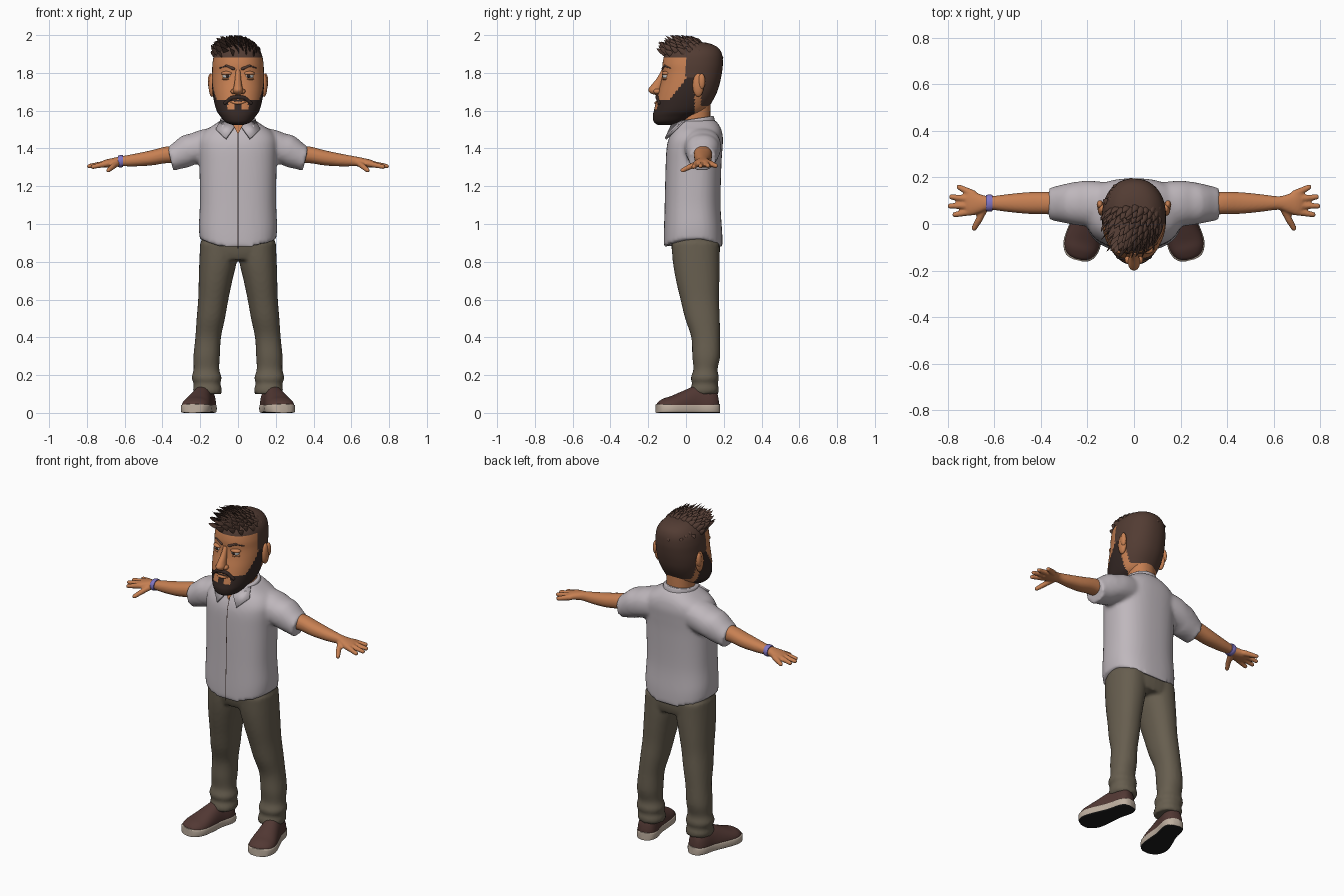
import bpy, bmesh, math, random
from mathutils import Vector, Matrix

if "Cube" in bpy.data.objects:
    bpy.data.objects.remove(bpy.data.objects["Cube"])

random.seed(4)


def material(name, r, g, b):
    m = bpy.data.materials.new(name)
    m.diffuse_color = (r, g, b, 1)
    m.use_nodes = True
    m.node_tree.nodes["Principled BSDF"].inputs["Base Color"].default_value = m.diffuse_color
    return m


SKIN = material("skin", .57, .215, .085)
SHIRT = material("shirt_grey", .52, .475, .505)
CLOTH = material("trouser_olive", .135, .112, .078)
SHOE = material("shoe_brown", .085, .04, .034)
HAIR = material("hair_brown", .085, .045, .033)
BEARD = material("beard_dark", .035, .021, .018)
SOLE = material("sole_cream", .52, .43, .35)
BLACK = material("black", .012, .012, .012)
BAND = material("band_purple", .22, .18, .55)
WHITE = material("eye_white", .75, .73, .7)


def smooth_rows(keys, sub):
    """Catmull-Rom interpolation of the section keys."""
    rows = []
    for i in range(len(keys) - 1):
        q = [keys[max(0, min(len(keys) - 1, i + k))] for k in (-1, 0, 1, 2)]
        for s in range(sub):
            t = s / sub
            rows.append([.5 * (2 * b + (c - a) * t + (2 * a - 5 * b + 4 * c - d) * t * t
                               + (3 * b - a - 3 * c + d) * t ** 3) for a, b, c, d in zip(*q)])
    return rows + [list(keys[-1])]


def loft(bm, keys, axis='z', n=32, sub=4, p=2.2, sx=1, fix=None):
    """Superellipse sections: (position, centre a, radius a, centre b, radius b)."""
    rings = []
    for t, a, ra, b, rb in smooth_rows(keys, sub):
        ring = []
        for i in range(n):
            c, s = math.cos(math.tau * i / n), math.sin(math.tau * i / n)
            u = a + ra * math.copysign(abs(c) ** (2 / p), c)
            v = b + rb * math.copysign(abs(s) ** (2 / p), s)
            co = {'z': (u, v, t), 'x': (t, u, v), 'y': (u, t, v)}[axis]
            if fix:
                co = fix(*co)
            ring.append(bm.verts.new((co[0] * sx, co[1], co[2])))
        rings.append(ring)
    for r0, r1 in zip(rings, rings[1:]):
        for i in range(n):
            bm.faces.new((r0[i], r0[(i + 1) % n], r1[(i + 1) % n], r1[i]))
    bm.faces.new(rings[0])
    bm.faces.new(rings[-1])


def ball(bm, co, size, sub=3):
    m = Matrix.Translation(co) @ Matrix.Diagonal((*size, 1))
    bmesh.ops.create_icosphere(bm, subdivisions=sub, radius=1, matrix=m)


def chain(bm, pts, r0, r1, steps=6):
    """Overlapping balls along a polyline, tapering from r0 to r1."""
    total = steps * (len(pts) - 1)
    for i in range(total + 1):
        k = min(i // steps, len(pts) - 2)
        co = Vector(pts[k]).lerp(Vector(pts[k + 1]), i / steps - k)
        ball(bm, co, (r0 + (r1 - r0) * i / total,) * 3, 2)


def make(name, bm, mats, rule=None, voxel=0, relax=4, angle=50):
    bmesh.ops.recalc_face_normals(bm, faces=bm.faces[:])
    for f in bm.faces:
        f.smooth = True
        if rule:
            f.material_index = rule(f)
    me = bpy.data.meshes.new(name)
    bm.to_mesh(me)
    bm.free()
    me.set_sharp_from_angle(angle=math.radians(angle))
    for m in mats:
        me.materials.append(m)
    ob = bpy.data.objects.new(name, me)
    bpy.context.collection.objects.link(ob)
    if voxel:
        mod = ob.modifiers.new("blend", 'REMESH')
        mod.mode, mod.voxel_size, mod.use_smooth_shade = 'VOXEL', voxel, True
        mod = ob.modifiers.new("relax", 'SMOOTH')
        mod.factor, mod.iterations = .5, relax
    return ob


def span(z, rx, yf, yb):
    return (z, 0, rx, (yf + yb) / 2, (yb - yf) / 2)


# Head, with hair and beard areas coloured by position
HEAD = [span(*k) for k in (
    (1.525, .03, -.15, -.06), (1.54, .068, -.170, -.01), (1.57, .093, -.176, .05),
    (1.60, .113, -.170, .105), (1.65, .127, -.158, .14), (1.70, .135, -.146, .165),
    (1.75, .138, -.133, .18), (1.80, .137, -.125, .19), (1.85, .135, -.124, .195),
    (1.90, .125, -.112, .19), (1.935, .10, -.085, .168), (1.957, .065, -.04, .12),
    (1.965, .01, .02, .06))]


def face_y(x, z):
    _, _, rx, cy, ry = min(smooth_rows(HEAD, 8), key=lambda r: abs(r[0] - z))
    return cy - ry * max(0, 1 - (abs(x) / rx) ** 2.2) ** (1 / 2.2)


def head_colour(f):
    x, y, z = f.calc_center_median()
    x = abs(x)
    if z > 1.885 or (y > 0 and z > 1.775) or (y > .08 and z > 1.625):
        return 1
    edge = 1.775 if y > 0 else max(1.655, 1.77 + 1.3 * y)
    patch = .016 < x < .055 and 1.603 < z < 1.65 and y < -.05
    return 2 if y < .045 and z < edge and not patch else 0


bm = bmesh.new()
loft(bm, HEAD, n=96, sub=8)
make("head", bm, [SKIN, HAIR, BEARD], head_colour, angle=80)

bm = bmesh.new()
loft(bm, [(1.44, 0, .08, .04, .085), (1.55, 0, .075, .05, .078), (1.67, 0, .08, .055, .075)])
make("neck", bm, [SKIN])

# Nose
bm = bmesh.new()
loft(bm, [(1.815, 0, .012, -.117, .012), (1.77, 0, .016, -.133, .022), (1.735, 0, .021, -.152, .032),
          (1.71, 0, .026, -.164, .036), (1.692, 0, .022, -.158, .03), (1.684, 0, .01, -.148, .015)], p=2)
for s in (-1, 1):
    ball(bm, (s * .025, -.152, 1.702), (.014, .02, .014))
make("nose", bm, [SKIN])

# Paired features of the face
for s, side in ((-1, "right"), (1, "left")):
    ex, ez = .056, 1.785
    ey = face_y(ex, ez)
    parts = {"eye": (WHITE, (ex, ey + .012, ez), (.027, .021, .018)),
             "iris": (BEARD, (ex, ey - .005, ez), (.010, .006, .011)),
             "eyelid": (SKIN, (ex, ey + .012, ez + .012), (.033, .024, .013)),
             "lower_lid": (SKIN, (ex, ey + .012, ez - .017), (.030, .020, .008)),
             "ear": (SKIN, (.138, .065, 1.735), (.018, .030, .062)),
             "ear_lobe_rim": (SKIN, (.146, .083, 1.755), (.014, .019, .042))}
    for name, (mat, co, size) in parts.items():
        bm = bmesh.new()
        ball(bm, (co[0] * s, co[1], co[2]), size)
        make(f"{side}_{name}", bm, [mat])
    for name, mat, path, r0, r1 in (
            ("eyebrow", HAIR, ((.024, 1.822), (.06, 1.838), (.098, 1.825)), .009, .005),
            ("moustache", BEARD, ((.003, 1.672), (.035, 1.667), (.068, 1.640)), .013, .010),
            ("lip", SKIN, ((0, 1.641), (.02, 1.642), (.04, 1.647)), .010, .005)):
        bm = bmesh.new()
        chain(bm, [(s * x, face_y(x, z) + .001, z) for x, z in path], r0, r1, 8)
        make(f"{side}_{name}", bm, [mat], voxel=.004, relax=2)

# Swept spiky hair: bent tapering tufts over the crown
bm = bmesh.new()
for i in range(110):
    r, a = math.sqrt((i + .5) / 110) * .97, i * 2.39996
    u, v = r * math.cos(a), r * math.sin(a)
    base = Vector((u * .122, .035 + v * .142, 1.865 + .093 * math.sqrt(1 - r * r)))
    out = Vector((u / .122, v / .142, 7 * math.sqrt(1 - r * r) + 1)).normalized()
    lift = .5 + .5 * max(0, min(1, .6 - v))
    tip = base + out * .028 * lift + Vector((-.026, -.042, .026 * lift)) * random.uniform(.7, 1.2)
    if v > .3:
        tip = base + out * .012 + Vector((-.02, .012, -.02))
    tip.x = max(-.142, min(.142, tip.x))
    tip.z = min(tip.z, 2.0)
    mid = base.lerp(tip, .5) + out * .012
    w = (tip - base).cross(out).normalized()
    rings = []
    for k in range(5):
        t = k / 4
        c = base * (1 - t) ** 2 + mid * 2 * t * (1 - t) + tip * t * t
        rad = .017 * (1 - t ** 1.6) + .0008
        rings.append([bm.verts.new(c + (w * math.cos(q) + out * math.sin(q) * .6) * rad)
                      for q in (math.tau * j / 6 for j in range(6))])
    for r0, r1 in zip(rings, rings[1:]):
        for j in range(6):
            bm.faces.new((r0[j], r0[(j + 1) % 6], r1[(j + 1) % 6], r1[j]))
    bm.faces.new(rings[0])
    bm.faces.new(rings[-1])
make("hair_tufts", bm, [HAIR])

# Shirt: torso with curved hem, blended with short sleeves
TORSO = [span(*k) for k in (
    (.87, .203, -.117, .193), (.95, .207, -.117, .192), (1.1, .202, -.113, .183),
    (1.3, .204, -.108, .187), (1.4, .208, -.103, .193), (1.45, .205, -.092, .196),
    (1.49, .18, -.074, .19), (1.52, .135, -.06, .178), (1.55, .09, -.045, .155))]


def hem(x, y, z):
    return x, y, z + .05 * (abs(x) / .2) ** 2 * max(0, 1 - (z - .87) / .3)


bm = bmesh.new()
loft(bm, TORSO, n=48, sub=5, p=2.5, fix=hem)
for s in (-1, 1):
    loft(bm, [(.08, .085, .09, 1.43, .085), (.20, .088, .098, 1.41, .088), (.28, .088, .086, 1.38, .08),
              (.33, .087, .076, 1.358, .068), (.362, .086, .072, 1.343, .063)],
         'x', sx=s, fix=lambda x, y, z: (x + .25 * (z - 1.36) * (x > .25), y, z))
make("shirt", bm, [SHIRT], voxel=.011, relax=5)

# Collar band and pointed flaps
bm = bmesh.new()
loft(bm, [(1.49, 0, .112, .045, .115), (1.53, 0, .10, .045, .108), (1.555, 0, .094, .045, .102),
          (1.558, 0, .085, .045, .094)], p=2, fix=lambda x, y, z: (x, y, z + .15 * (y - .05)))
make("collar_band", bm, [SHIRT])
bm = bmesh.new()
for s in (-1, 1):
    bm.faces.new([bm.verts.new((s * x, y, z)) for x, y, z in (
        (.092, -.01, 1.55), (.016, -.08, 1.525), (.066, -.112, 1.455), (.118, -.06, 1.505))])
flaps = make("collar_flaps", bm, [SHIRT])
flaps.modifiers.new("thickness", 'SOLIDIFY').thickness = .012

# Open neck and shirt front seam
bm = bmesh.new()
bm.faces.new([bm.verts.new(c) for c in ((-.026, -.082, 1.525), (.026, -.082, 1.525), (0, -.095, 1.475))])
make("open_neck", bm, [SKIN])
bm = bmesh.new()
rows = [(bm.verts.new((-.002, r[3] - r[4] - .001, r[0])), bm.verts.new((.002, r[3] - r[4] - .001, r[0])))
        for r in smooth_rows(TORSO, 5) if r[0] < 1.485]
for (a, b), (c, d) in zip(rows, rows[1:]):
    bm.faces.new((a, b, d, c))
make("shirt_seam", bm, [BEARD])

# Trousers
bm = bmesh.new()
loft(bm, [span(.81, .17, -.06, .17), span(.86, .192, -.075, .18), span(.97, .19, -.085, .175)], p=2.5)
for s in (-1, 1):
    loft(bm, [(.90, .10, .10, .05, .127), (.80, .106, .099, .054, .124), (.70, .119, .089, .062, .115),
              (.60, .131, .080, .073, .102), (.50, .144, .075, .087, .092), (.40, .158, .068, .104, .076),
              (.30, .166, .070, .107, .074), (.23, .167, .068, .103, .064), (.185, .166, .080, .10, .075),
              (.155, .164, .070, .10, .068), (.125, .162, .077, .098, .077), (.10, .160, .071, .095, .075)],
         sx=s)
make("trousers", bm, [CLOTH], voxel=.010, relax=4)


# Shoes, turned outwards
def turned(x, y, z):
    return .20 + .97 * x - .24 * y, .01 + .24 * x + .97 * y, max(0, z)


PLAN = [(-.171, .02, .05), (-.16, .052, .062), (-.13, .073, .078), (-.09, .080, .090), (-.03, .073, .115),
        (.05, .060, .145), (.12, .060, .14), (.158, .045, .115), (.172, .018, .06)]
for s, side in ((-1, "right"), (1, "left")):
    bm = bmesh.new()
    loft(bm, [(y * .97, 0, w * .95, .035, top - .035) for y, w, top in PLAN], 'y', sx=s,
         fix=lambda x, y, z: turned(x, y, max(.03, z)))
    make(f"{side}_shoe", bm, [SHOE])
    bm = bmesh.new()
    loft(bm, [(y, 0, w, .023, .023) for y, w, top in PLAN], 'y', p=7, sx=s, fix=turned)
    make(f"{side}_sole", bm, [SOLE, BLACK], lambda f: int(f.normal.z < -.5))

# Arms and hands
for s, side in ((-1, "right"), (1, "left")):
    bm = bmesh.new()
    loft(bm, [(.30, .087, .05, 1.37, .045), (.38, .09, .048, 1.366, .044), (.46, .09, .046, 1.35, .040),
              (.55, .09, .037, 1.338, .033), (.62, .09, .029, 1.332, .026), (.66, .088, .040, 1.326, .024),
              (.70, .09, .053, 1.32, .021), (.722, .09, .046, 1.316, .016)], 'x', sx=s)
    for pts in (((.69, .128, 1.32), (.75, .158, 1.308)), ((.69, .106, 1.322), (.782, .116, 1.308)),
                ((.69, .080, 1.322), (.788, .077, 1.306)), ((.69, .055, 1.32), (.768, .040, 1.303)),
                ((.64, .072, 1.322), (.665, .018, 1.302), (.686, -.018, 1.284))):
        chain(bm, [(s * x, y, z) for x, y, z in pts], .018, .0125, 8)
    make(f"{side}_arm", bm, [SKIN], voxel=.0055, relax=3)

# Wristband
bm = bmesh.new()
loft(bm, [(-.634, .09, .034, 1.332, .030), (-.622, .09, .037, 1.332, .033), (-.608, .09, .035, 1.333, .031)], 'x')
make("wristband", bm, [BAND])
